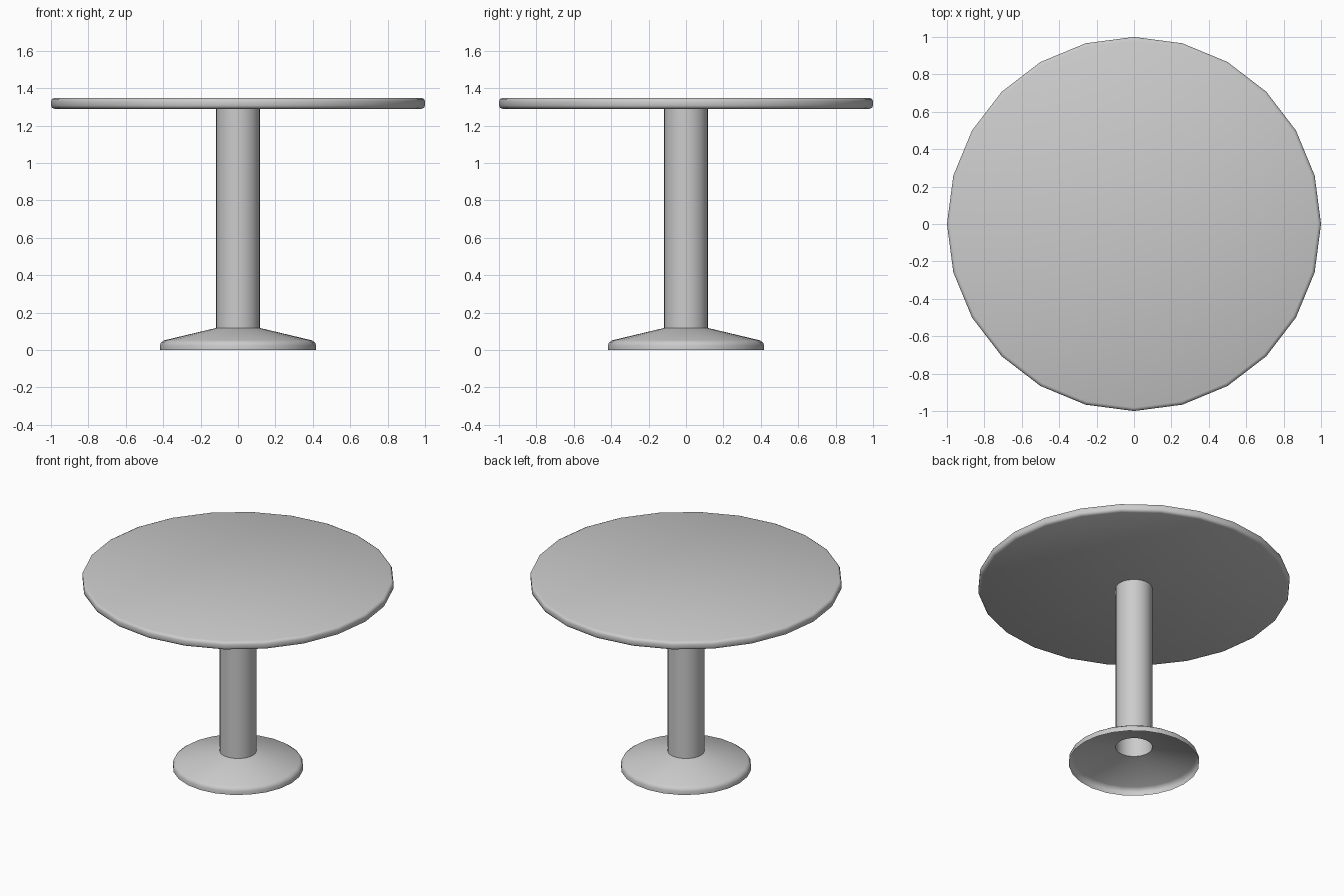
import bpy, bmesh, math

if "Cube" in bpy.data.objects:
    bpy.data.objects.remove(bpy.data.objects["Cube"])

SIDES = 24


def lathe(name, profile, angle=40):
    """Revolve (radius, z) points around z; radius 0 closes the end."""
    bm = bmesh.new()
    rings = []
    for r, z in profile:
        if r == 0:
            rings.append([bm.verts.new((0, 0, z))] * SIDES)
        else:
            rings.append([bm.verts.new((r * math.cos(math.tau * i / SIDES),
                                        r * math.sin(math.tau * i / SIDES), z))
                          for i in range(SIDES)])
    for a, b in zip(rings, rings[1:]):
        for i in range(SIDES):
            j = (i + 1) % SIDES
            quad = list(dict.fromkeys((a[i], a[j], b[j], b[i])))
            bm.faces.new(quad)
    mesh = bpy.data.meshes.new(name)
    bm.to_mesh(mesh)
    bm.free()
    obj = bpy.data.objects.new(name, mesh)
    bpy.context.collection.objects.link(obj)
    bpy.ops.object.select_all(action='DESELECT')
    obj.select_set(True)
    bpy.context.view_layer.objects.active = obj
    bpy.ops.object.shade_smooth_by_angle(angle=math.radians(angle))
    return obj


# Hollow foot, an open flared shell
lathe("base", [(0.418, 0), (0.418, 0.025), (0.412, 0.04), (0.395, 0.052), (0.118, 0.118)])

# Open tube column
lathe("column", [(0.118, 0.118), (0.118, 1.29)])

# Round top with softened rim
lathe("tabletop", [(0, 1.29), (0.982, 1.29), (0.995, 1.296), (1, 1.307),
                   (1, 1.331), (0.995, 1.342), (0.982, 1.348), (0, 1.348)], 50)
